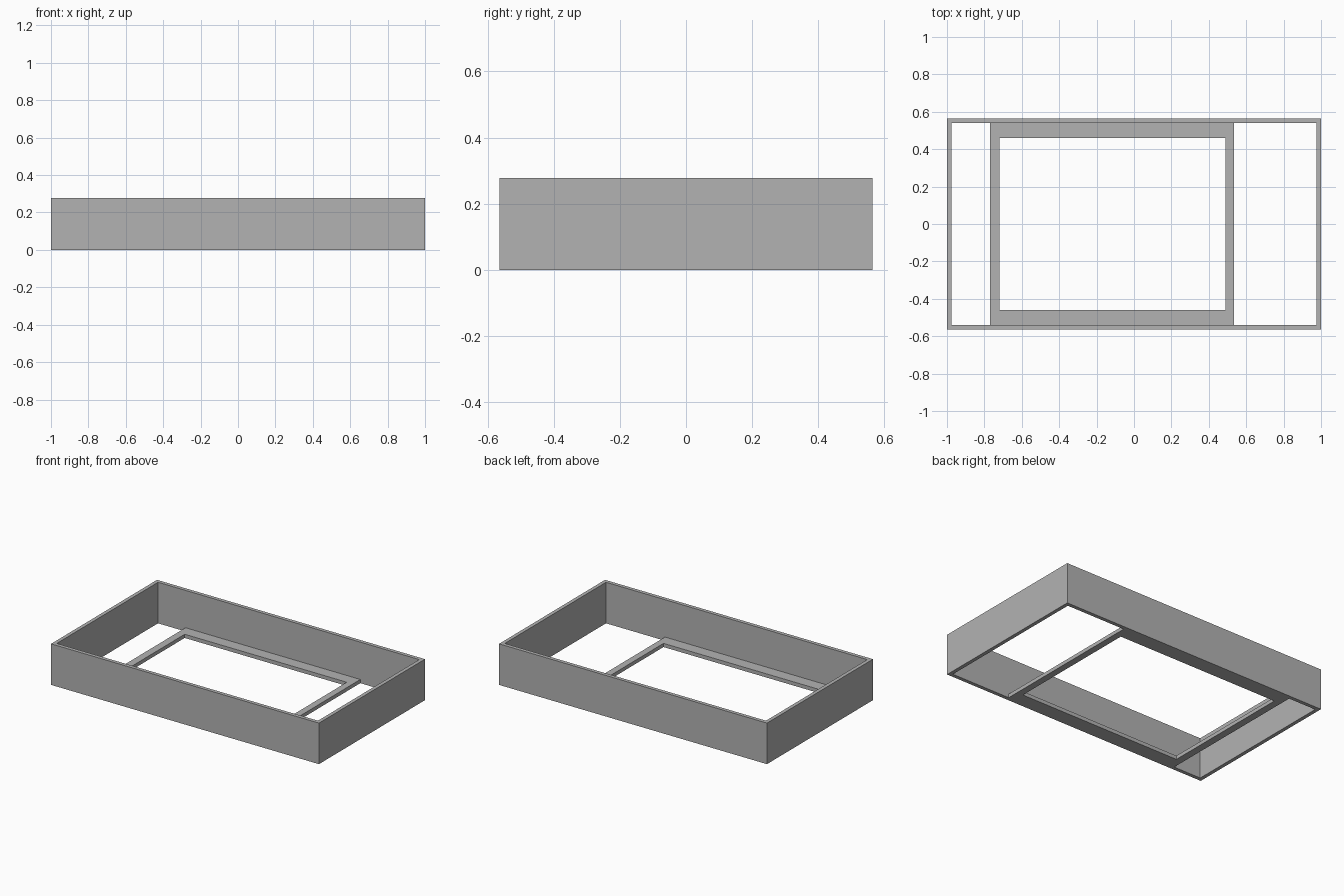
import bpy
import bmesh

cube = bpy.data.objects.get("Cube")
if cube:
    bpy.data.objects.remove(cube, do_unlink=True)

grey = bpy.data.materials.new("plain_grey")
grey.use_nodes = True
GREY = (0.45, 0.45, 0.45, 1)
grey.diffuse_color = GREY
grey.node_tree.nodes["Principled BSDF"].inputs["Base Color"].default_value = GREY


def corners(x0, x1, y):
    return [(x0, -y), (x1, -y), (x1, y), (x0, y)]


def rectangular_ring(name, outer, inner, height):
    """Solid rectangular ring standing on the ground."""
    bm = bmesh.new()
    loops = [[bm.verts.new((x, y, z)) for x, y in corners(*rect)]
             for rect, z in ((outer, 0), (outer, height), (inner, height), (inner, 0))]
    for a, b in zip(loops, loops[1:] + loops[:1]):
        for i in range(4):
            j = (i + 1) % 4
            bm.faces.new((a[i], a[j], b[j], b[i]))
    bmesh.ops.recalc_face_normals(bm, faces=bm.faces)
    mesh = bpy.data.meshes.new(name)
    bm.to_mesh(mesh)
    bm.free()
    mesh.materials.append(grey)
    obj = bpy.data.objects.new(name, mesh)
    bpy.context.collection.objects.link(obj)
    return obj


WALL = 0.025
HALF_X, HALF_Y = 1.0, 0.565

# Tall outer walls, open at top and bottom
rectangular_ring("outer_walls", (-HALF_X, HALF_X, HALF_Y),
                 (-HALF_X + WALL, HALF_X - WALL, HALF_Y - WALL), 0.277)

# Flat off-centre window frame flush with the bottom, spanning wall to wall
rectangular_ring("base_frame", (-0.77, 0.535, HALF_Y - WALL),
                 (-0.72, 0.49, 0.46), WALL)
